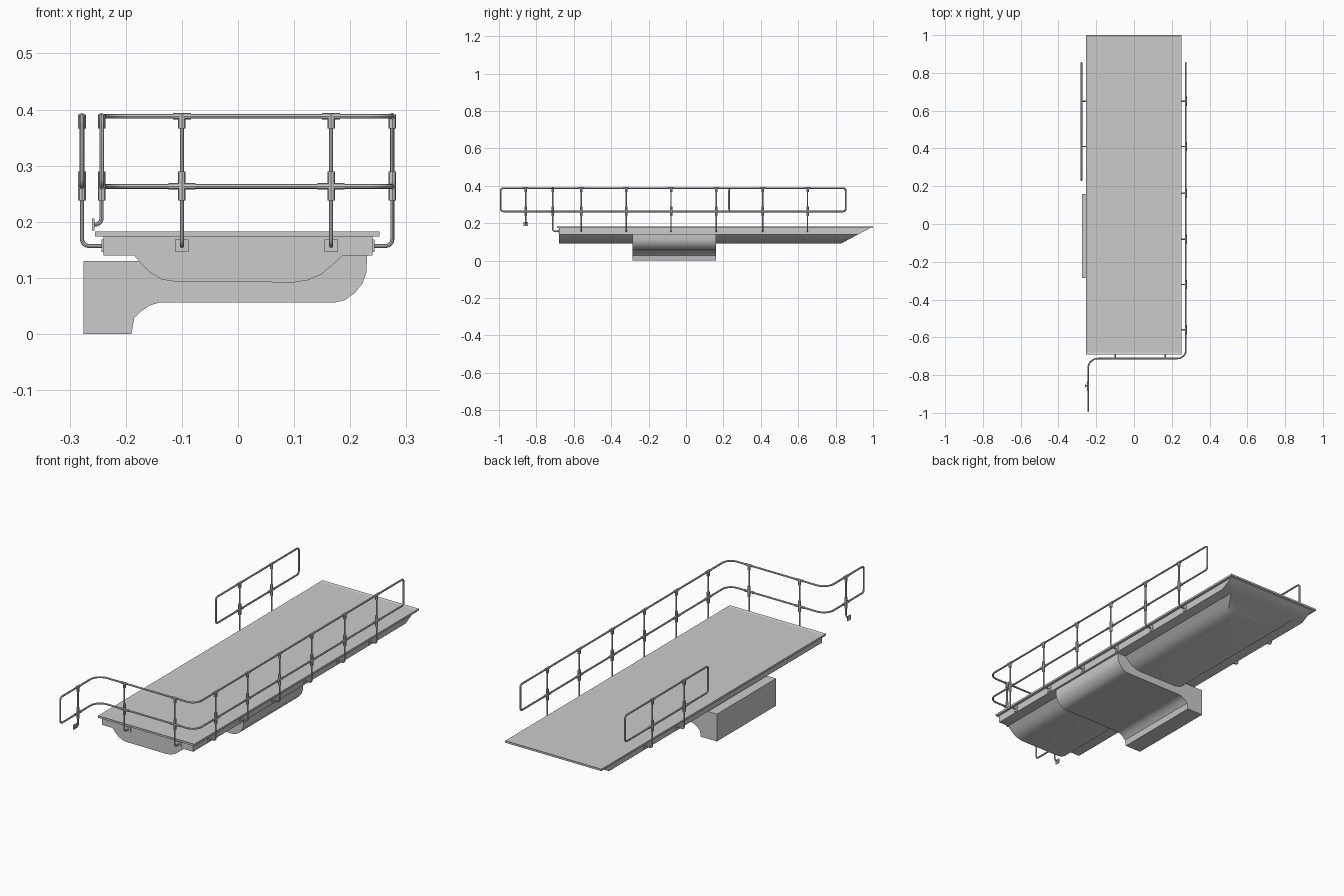
import bpy, bmesh
from mathutils import Vector

if "Cube" in bpy.data.objects:
    bpy.data.objects.remove(bpy.data.objects["Cube"])


def add_mesh(name, bm, smooth=True):
    bmesh.ops.recalc_face_normals(bm, faces=bm.faces)
    me = bpy.data.meshes.new(name)
    bm.to_mesh(me)
    bm.free()
    ob = bpy.data.objects.new(name, me)
    bpy.context.collection.objects.link(ob)
    if smooth:
        bpy.ops.object.select_all(action='DESELECT')
        ob.select_set(True)
        bpy.context.view_layer.objects.active = ob
        bpy.ops.object.shade_smooth_by_angle(angle=0.6)
    return ob


def prism(name, profile, y0, y1):
    """Extrude an x-z profile along y; y1 is a function of z so the end can rake."""
    bm = bmesh.new()
    a = [bm.verts.new((x, y0, z)) for x, z in profile]
    b = [bm.verts.new((x, y1(z), z)) for x, z in profile]
    n = len(a)
    for i in range(n):
        j = (i + 1) % n
        bm.faces.new((a[i], a[j], b[j], b[i]))
    bm.faces.new(a[::-1])
    bm.faces.new(b)
    return add_mesh(name, bm)


def box(name, center, size):
    bm = bmesh.new()
    bmesh.ops.create_cube(bm, size=1)
    for v in bm.verts:
        v.co = Vector(center) + Vector(v.co[i] * size[i] for i in range(3))
    return add_mesh(name, bm, False)


def tube(name, pts, radius, cyclic=False, steps=6):
    """Round tube along points (x, y, z, corner radius)."""
    path, n = [], len(pts)
    for i, p in enumerate(pts):
        c, r = Vector(p[:3]), p[3]
        if r == 0 or (not cyclic and i in (0, n - 1)):
            path.append(c)
            continue
        a = c + (Vector(pts[i - 1][:3]) - c).normalized() * r
        b = c + (Vector(pts[(i + 1) % n][:3]) - c).normalized() * r
        w = 0.7071
        for k in range(steps + 1):
            t = k / steps
            u, v, s = (1 - t) ** 2, 2 * w * t * (1 - t), t * t
            path.append((a * u + c * v + b * s) / (u + v + s))
    cu = bpy.data.curves.new(name, 'CURVE')
    cu.dimensions = '3D'
    cu.bevel_depth = radius
    cu.bevel_resolution = 2
    cu.use_fill_caps = True
    sp = cu.splines.new('POLY')
    sp.points.add(len(path) - 1)
    for q, co in zip(sp.points, path):
        q.co = (*co, 1)
    sp.use_cyclic_u = cyclic
    ob = bpy.data.objects.new(name, cu)
    bpy.context.collection.objects.link(ob)
    bpy.ops.object.select_all(action='DESELECT')
    ob.select_set(True)
    bpy.context.view_layer.objects.active = ob
    bpy.ops.object.convert(target='MESH')
    bpy.ops.object.shade_smooth_by_angle(angle=0.7)
    return ob


# Deck plate with a thin raised rim
bm = bmesh.new()
bmesh.ops.create_cube(bm, size=1)
for v in bm.verts:
    v.co = Vector((v.co.x * 0.507 - 0.001, v.co.y * 1.69 + 0.155, v.co.z * 0.009 + 0.1785))
top = [f for f in bm.faces if f.normal.z > 0.9]
bmesh.ops.inset_region(bm, faces=top, thickness=0.014)
bmesh.ops.translate(bm, verts=top[0].verts, vec=(0, 0, -0.003))
add_mesh("deck", bm, False)

# Hull with a raked rear end
hull = [(-0.24, 0.175), (-0.24, 0.14), (-0.185, 0.14), (-0.17, 0.122), (-0.153, 0.107),
        (-0.135, 0.097), (-0.11, 0.093), (0.10, 0.092), (0.125, 0.096), (0.148, 0.106),
        (0.165, 0.12), (0.187, 0.14), (0.24, 0.14), (0.24, 0.175)]
prism("hull", hull, -0.68, lambda z: 0.83 + (z - 0.092) / 0.083 * 0.155)

# Cradle arm under the hull, ending in a block on the left
arm = [(-0.275, 0.13), (-0.275, 0.0), (-0.19, 0.0), (-0.185, 0.028), (-0.172, 0.041),
       (-0.157, 0.051), (-0.14, 0.056), (0.172, 0.056), (0.19, 0.06), (0.208, 0.073),
       (0.222, 0.09), (0.229, 0.11), (0.23, 0.14), (0.17, 0.14), (0.11, 0.1),
       (-0.12, 0.1), (-0.16, 0.13)]
prism("cradle_arm", arm, -0.285, lambda z: 0.16)

# Guard rails: closed loops, out along the top and back along the middle
TOP, MID, R = 0.388, 0.263, 0.0042


def guard_rail(name, plan):
    up = [(x, y, TOP, r) for x, y, r in plan]
    down = [(x, y, MID, r) for x, y, r in reversed(plan)]
    tube(name, up + down, R, cyclic=True)


RX, LX, FY, SX = 0.275, -0.278, -0.712, -0.243
guard_rail("main_rail", [(RX, 0.853, 0.014), (RX, FY, 0.045), (SX, FY, 0.052),
                         (SX, -0.99, 0.014)])
guard_rail("left_rail", [(LX, 0.855, 0.014), (LX, 0.23, 0.014)])


# Posts with joint sleeves; (dx, dy) points from the post toward its mount
def post(name, x, y, inward, along, foot=0.157):
    dx, dy = inward
    ax, ay = along
    tube(name, [(x, y, TOP, 0), (x, y, foot, 0.012), (x + dx, y + dy, foot, 0)], 0.0036)
    for tag, z0, z1, zr, half in (("top", 0.366, 0.391, TOP, 0.016),
                                  ("middle", 0.238, 0.29, MID, 0.024)):
        tube(name + "_" + tag + "_sleeve", [(x, y, z0, 0), (x, y, z1, 0)], 0.0068)
        tube(name + "_" + tag + "_collar",
             [(x - ax * half, y - ay * half, zr, 0), (x + ax * half, y + ay * half, zr, 0)], 0.0058)
    # Mounting plate
    size = (0.004 if dx else 0.024, 0.004 if dy else 0.024, 0.022)
    box(name + "_plate", (x + dx, y + dy, foot), size)


POSTS_Y = (0.65, 0.41, 0.162, -0.08, -0.32, -0.56)
for i, y in enumerate(POSTS_Y):
    post(f"right_post_{i + 1}", RX, y, (-0.034, 0), (0, 1))
for i, y in enumerate(POSTS_Y[:2]):
    post(f"left_post_{i + 1}", LX, y, (0.037, 0), (0, 1))
for i, x in enumerate((-0.1, 0.166)):
    post(f"front_post_{i + 1}", x, FY, (0, 0.031), (1, 0))
post("gangway_post", SX, -0.857, (-0.015, 0), (0, 1), 0.195)
